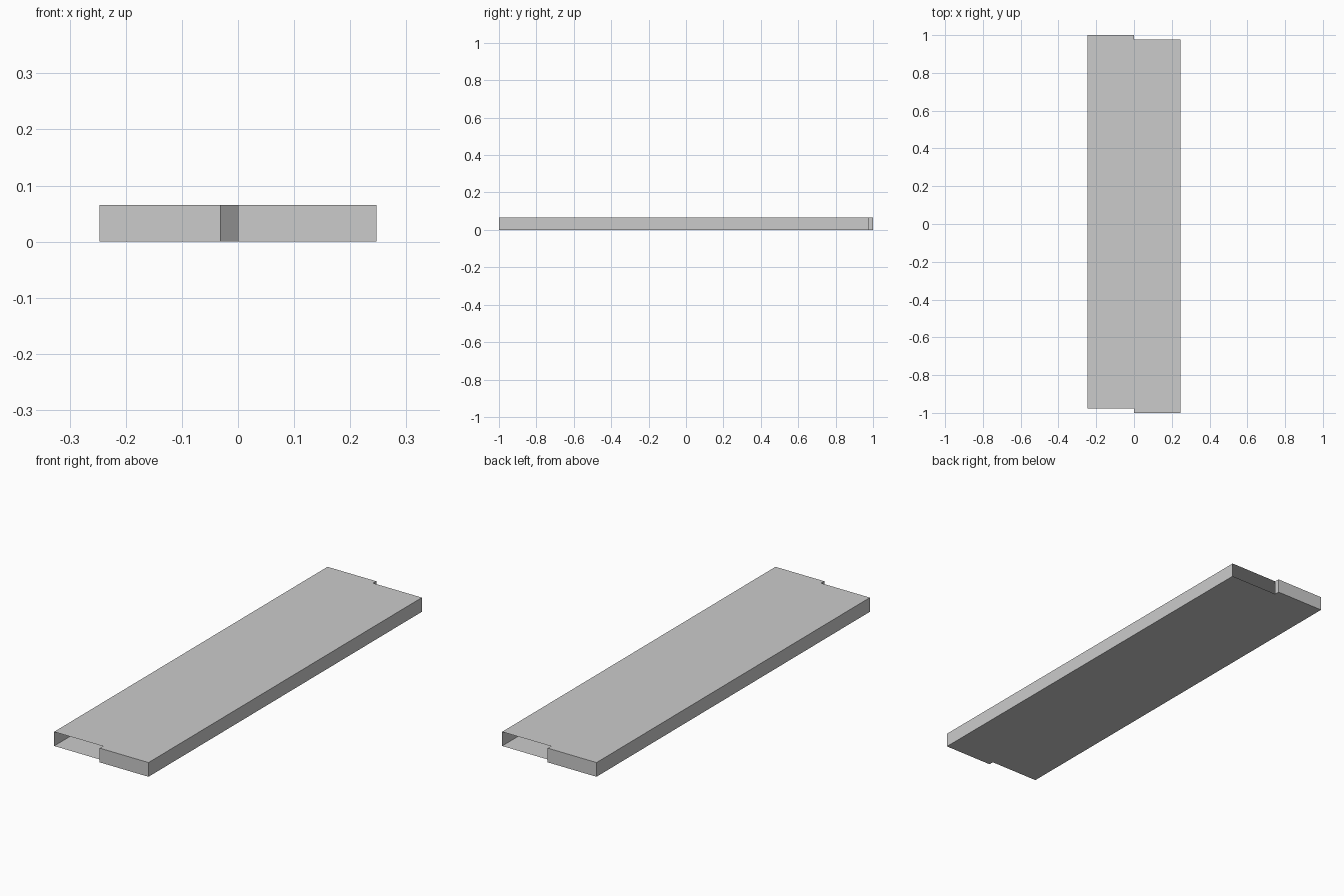
import bpy, bmesh

if "Cube" in bpy.data.objects:
    bpy.data.objects.remove(bpy.data.objects["Cube"])

X, H = 0.247, 0.065      # half width, height
LONG, SHORT = 1.0, 0.977  # y reach of the staggered halves
BAFFLE = 0.032


def make_object(name, build):
    bm = bmesh.new()
    build(bm)
    mesh = bpy.data.meshes.new(name)
    bm.to_mesh(mesh)
    bm.free()
    obj = bpy.data.objects.new(name, mesh)
    bpy.context.collection.objects.link(obj)
    return obj


def wall(bm, a, b):
    pts = [(*a, 0), (*b, 0), (*b, H), (*a, H)]
    bm.faces.new([bm.verts.new(p) for p in pts])


# outline of the two staggered halves, counter-clockwise
outline = [(-X, -SHORT), (0, -SHORT), (0, -LONG), (X, -LONG),
           (X, SHORT), (0, SHORT), (0, LONG), (-X, LONG)]


# top and bottom sheets
def sheet(z, pts):
    return lambda bm: bm.faces.new([bm.verts.new((x, y, z)) for x, y in pts])


make_object("top_panel", sheet(H, outline))
make_object("bottom_panel", sheet(0, outline[::-1]))


# outer walls: the recessed end of each half stays open
def outer_walls(bm):
    for i in (1, 2, 3, 5, 6, 7):
        wall(bm, outline[i], outline[(i + 1) % 8])
    bmesh.ops.remove_doubles(bm, verts=bm.verts, dist=1e-5)


make_object("outer_walls", outer_walls)


# diagonal baffles along the centre line inside
def baffles(bm):
    for k in range(-4, 5):
        y = k * 0.2
        wall(bm, (-BAFFLE, y - BAFFLE), (BAFFLE, y + BAFFLE))


make_object("inner_baffles", baffles)
